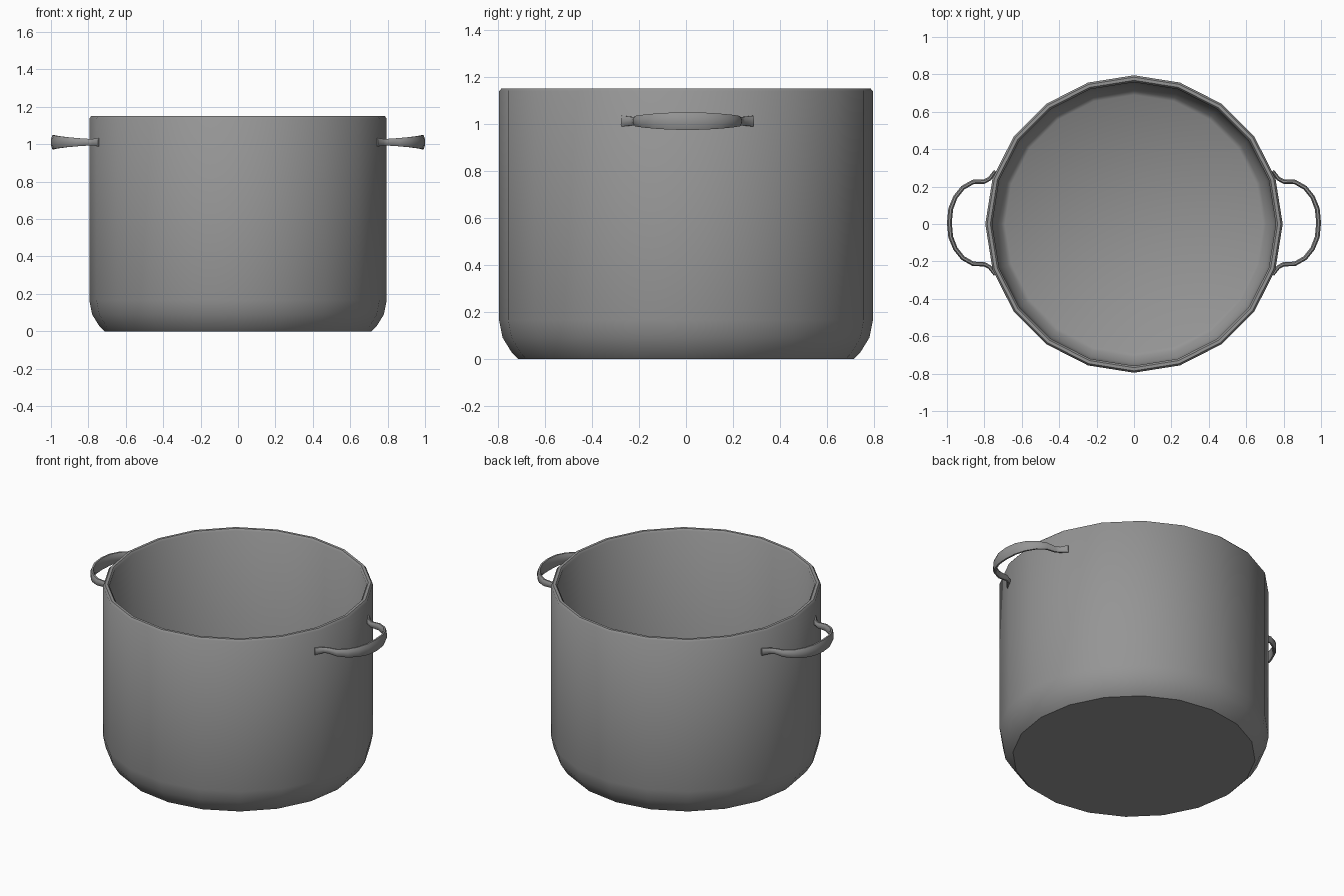
import bpy, bmesh, math
from mathutils import Vector

if "Cube" in bpy.data.objects:
    bpy.data.objects.remove(bpy.data.objects["Cube"])

steel = bpy.data.materials.new("grey_steel")
steel.use_nodes = True
steel.diffuse_color = (0.3, 0.3, 0.3, 1)
steel.node_tree.nodes["Principled BSDF"].inputs["Base Color"].default_value = (0.3, 0.3, 0.3, 1)


def finish(bm, name, angle):
    bmesh.ops.recalc_face_normals(bm, faces=bm.faces[:])
    mesh = bpy.data.meshes.new(name)
    bm.to_mesh(mesh)
    bm.free()
    mesh.materials.append(steel)
    obj = bpy.data.objects.new(name, mesh)
    bpy.context.collection.objects.link(obj)
    bpy.ops.object.select_all(action='DESELECT')
    bpy.context.view_layer.objects.active = obj
    obj.select_set(True)
    bpy.ops.object.shade_smooth_by_angle(angle=math.radians(angle))
    return obj


def loft(bm, rings):
    """Skin a list of closed point rings and cap both ends."""
    loops = [[bm.verts.new(p) for p in ring] for ring in rings]
    n = len(loops[0])
    for a, b in zip(loops, loops[1:]):
        for i in range(n):
            j = (i + 1) % n
            bm.faces.new((a[i], a[j], b[j], b[i]))
    bm.faces.new(loops[0])
    bm.faces.new(loops[-1])


# Pot: outer wall, rounded rim, inner wall and floor as one turned profile
SIDES = 20
profile = [(0.715, 0), (0.74, 0.025), (0.78, 0.09), (0.795, 0.165),
           (0.795, 1.138), (0.785, 1.15), (0.768, 1.15), (0.758, 1.138),
           (0.758, 0.17), (0.745, 0.105), (0.71, 0.05), (0.69, 0.035)]
bm = bmesh.new()
loft(bm, [[(r * math.cos(math.tau * i / SIDES), r * math.sin(math.tau * i / SIDES), z)
           for i in range(SIDES)] for r, z in profile])
finish(bm, "pot_body", 40)

# Handle: flattened strap, widest in the middle, with flared tabs on the wall
# Each station: x, y, half thickness, half height
half = [(0.742, 0.278, 0.008, 0.023), (0.772, 0.236, 0.011, 0.018),
        (0.80, 0.221, 0.012, 0.018), (0.86, 0.219, 0.012, 0.022),
        (0.915, 0.188, 0.012, 0.027), (0.955, 0.138, 0.012, 0.032),
        (0.98, 0.075, 0.013, 0.036)]
stations = half + [(0.987, 0, 0.013, 0.038)] + [(x, -y, t, h) for x, y, t, h in reversed(half)]


def handle(name, side):
    bm = bmesh.new()
    rings = []
    for k, (x, y, t, h) in enumerate(stations):
        before = stations[max(k - 1, 0)]
        after = stations[min(k + 1, len(stations) - 1)]
        along = Vector((after[0] - before[0], after[1] - before[1], 0)).normalized()
        across = Vector((along.y, -along.x, 0))
        ring = []
        for i in range(8):
            a = math.tau * (i + 0.5) / 8
            p = Vector((x, y + 0.006, 1.011)) + across * t * math.cos(a) * 1.08
            p.z += h * math.sin(a) * 1.08
            ring.append((p.x * side, p.y, p.z))
        rings.append(ring)
    loft(bm, rings)
    finish(bm, name, 50)


handle("left_handle", 1)
handle("right_handle", -1)
